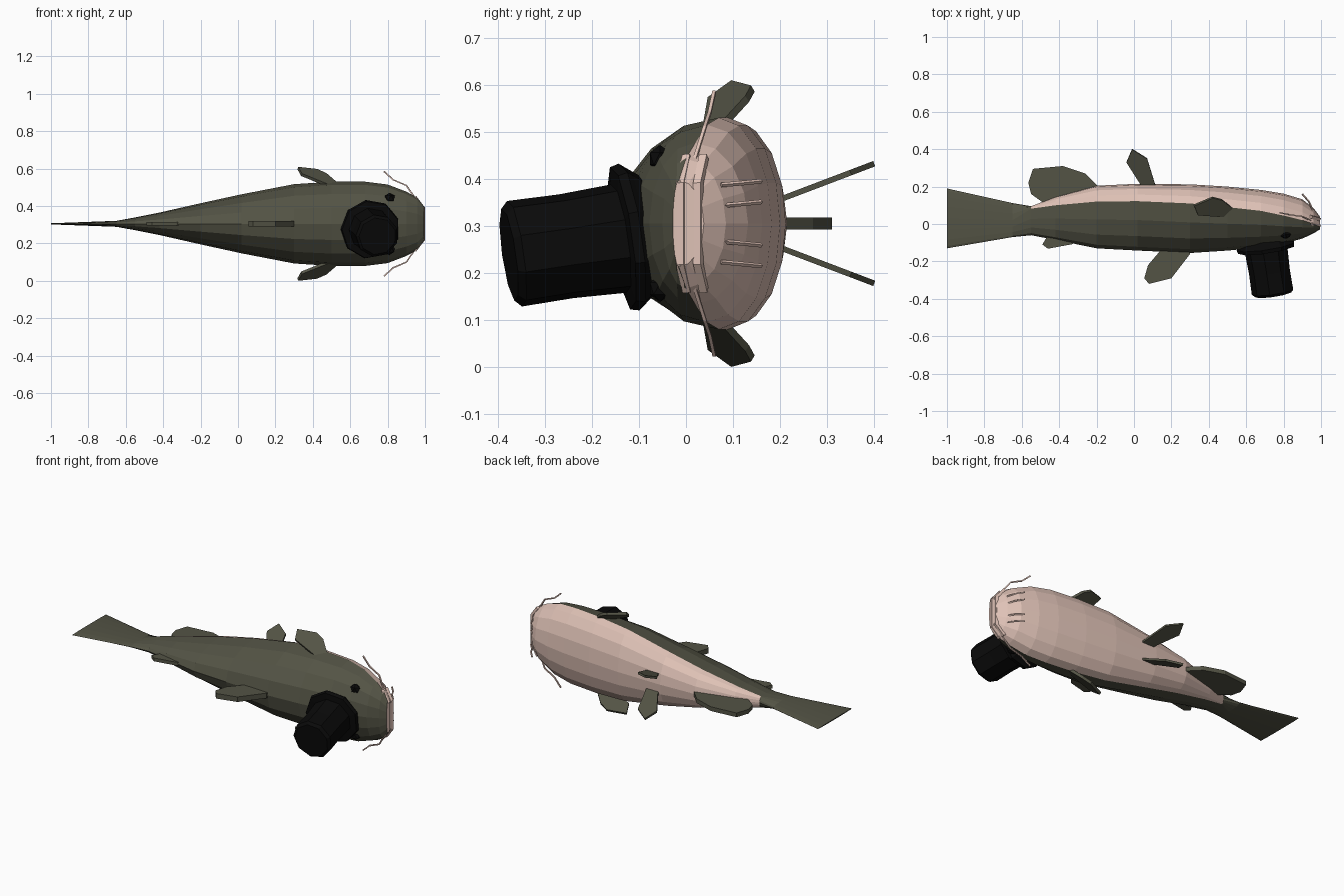
import bpy, bmesh, math
from mathutils import Vector

if "Cube" in bpy.data.objects:
    bpy.data.objects.remove(bpy.data.objects["Cube"])

ZC = 0.305  # symmetry plane of the fish


def mat(name, rgb):
    m = bpy.data.materials.new(name)
    m.diffuse_color = (*rgb, 1)
    m.use_nodes = True
    m.node_tree.nodes["Principled BSDF"].inputs["Base Color"].default_value = m.diffuse_color
    return m


OLIVE = mat("olive_skin", (0.088, 0.088, 0.060))
PINK = mat("pale_belly", (0.74, 0.54, 0.47))
BLACK = mat("black", (0.003, 0.003, 0.003))


def finish(bm, name, *mats):
    bmesh.ops.recalc_face_normals(bm, faces=bm.faces)
    me = bpy.data.meshes.new(name)
    bm.to_mesh(me)
    bm.free()
    for m in mats:
        me.materials.append(m)
    ob = bpy.data.objects.new(name, me)
    bpy.context.collection.objects.link(ob)
    return ob


def loft(bm, rings):
    """Skin a list of closed rings, capping both ends; returns side faces per band."""
    vs = [[bm.verts.new(p) for p in r] for r in rings]
    n = len(vs[0])
    bands = []
    for a, b in zip(vs, vs[1:]):
        bands.append([bm.faces.new((a[i], a[(i + 1) % n], b[(i + 1) % n], b[i])) for i in range(n)])
    bm.faces.new(vs[0])
    bm.faces.new(vs[-1])
    return bands


# Body and tail: x, back y, colour seam y, belly y, half width
STATIONS = [
    (-1.0, -0.13, 0.03, 0.19, 0.003),
    (-0.65, -0.07, 0.02, 0.112, 0.016),
    (-0.55, -0.06, 0.082, 0.095, 0.034),
    (-0.42, -0.085, 0.10, 0.145, 0.060),
    (-0.20, -0.13, 0.12, 0.205, 0.110),
    (0.02, -0.142, 0.122, 0.215, 0.158),
    (0.30, -0.155, 0.11, 0.212, 0.212),
    (0.50, -0.142, 0.09, 0.20, 0.225),
    (0.68, -0.125, 0.07, 0.182, 0.225),
    (0.80, -0.105, 0.045, 0.162, 0.210),
    (0.90, -0.078, 0.02, 0.132, 0.172),
    (0.96, -0.050, 0.0, 0.085, 0.138),
    (0.995, -0.028, -0.015, 0.038, 0.092),
]
Q = 4  # segments per quarter


def ring(x, yd, yb, yv, w):
    pts = []
    for i in range(4 * Q):
        t = i * math.pi / 2 / Q
        c, s = math.cos(t), math.sin(t)
        y = yb - (yb - yd) * c if c > 0 else yb - (yv - yb) * c
        pts.append((x, y, ZC + w * s))
    return pts


bm = bmesh.new()
bands = loft(bm, [ring(*s) for s in STATIONS])
for band, st in zip(bands, STATIONS):
    for i, f in enumerate(band):
        f.material_index = int(st[0] > -0.6 and Q <= i < 3 * Q)
bm.faces.ensure_lookup_table()
bm.faces[-1].material_index = 1
finish(bm, "body", OLIVE, PINK)


# Fins: flat outlines given thickness, mirrored about the symmetry plane if paired
def fin(name, pts, thick, side=1):
    pts = [Vector((x, y, ZC + side * z)) for x, y, z in pts]
    n = sum(((pts[i] - pts[0]).cross(pts[i + 1] - pts[0]) for i in range(1, len(pts) - 1)), Vector())
    n = n.normalized() * thick / 2
    bm = bmesh.new()
    loft(bm, [[p - n for p in pts], [p + n for p in pts]])
    finish(bm, name, OLIVE)


def flat(pts):
    return [(x, y, 0) for x, y in pts]


fin("dorsal_fin", flat([(0.16, -0.12), (0.30, -0.13), (0.30, -0.16), (0.20, -0.29), (0.08, -0.32),
                        (0.055, -0.29), (0.075, -0.22)]), 0.03)
fin("rear_back_fin", flat([(-0.46, -0.06), (-0.30, -0.09), (-0.33, -0.108), (-0.46, -0.132),
                           (-0.49, -0.11)]), 0.02)
fin("anal_fin", flat([(-0.17, 0.18), (-0.20, 0.21), (-0.26, 0.27), (-0.38, 0.31), (-0.54, 0.295),
                      (-0.565, 0.22), (-0.55, 0.16), (-0.48, 0.11)]), 0.025)

PELVIC = [(0.12, 0.19), (0.11, 0.22), (0.07, 0.35), (-0.01, 0.40), (-0.04, 0.33), (0.03, 0.22), (0.04, 0.19)]
PECTORAL = [(0.54, 0.075, 0.205), (0.47, 0.13, 0.265), (0.42, 0.142, 0.287), (0.32, 0.10, 0.298),
            (0.34, 0.05, 0.262), (0.48, 0.04, 0.205)]


def tube(name, pts, r, m):
    """Thin four-sided tube along a path."""
    pts = [Vector(p) for p in pts]
    rings = []
    for i, p in enumerate(pts):
        d = (pts[min(i + 1, len(pts) - 1)] - pts[max(i - 1, 0)]).normalized()
        u = d.cross(Vector((0.9, 0.4, 0.1))).normalized()
        v = d.cross(u)
        rings.append([p + r * (u * math.cos(a) + v * math.sin(a)) for a in (0, 1.571, 3.142, 4.712)])
    bm = bmesh.new()
    loft(bm, rings)
    finish(bm, name, m)


for s, side in ((1, "left"), (-1, "right")):
    fin("pelvic_fin_" + side, [(x, y, 0.055 + (y - 0.21) * 0.38) for x, y in PELVIC], 0.012, s)
    fin("pectoral_fin_" + side, PECTORAL, 0.016, s)
    # Long whisker
    tube("whisker_" + side, [(x, y, ZC + s * z) for x, y, z in
         ((0.955, 0.015, 0.125), (0.90, 0.04, 0.205), (0.83, 0.05, 0.235), (0.78, 0.06, 0.28))], 0.005, PINK)
    # Chin whiskers
    for k, z in enumerate((0.038, 0.082)):
        tube(f"chin_whisker_{side}_{k}", [(0.955, 0.075, ZC + s * z), (0.935, 0.12, ZC + s * (z + 0.004)),
             (0.90, 0.16, ZC + s * (z + 0.008))], 0.005, PINK)
    # Eye
    bm = bmesh.new()
    bmesh.ops.create_icosphere(bm, subdivisions=1, radius=0.032)
    bmesh.ops.scale(bm, vec=(1, 0.8, 0.9), verts=bm.verts)
    bmesh.ops.translate(bm, vec=(0.81, -0.055, ZC + s * 0.138), verts=bm.verts)
    finish(bm, "eye_" + side, BLACK)

# Lips wrapping the mouth
for name, y in (("upper_lip", -0.010), ("lower_lip", 0.026)):
    tube(name, [(0.945, y + 0.012, ZC - 0.142), (0.989, y, ZC - 0.085), (0.989, y, ZC + 0.085),
                (0.945, y + 0.012, ZC + 0.142)], 0.012, PINK)

# Top hat: one lathed profile (height, radius) along a tilted axis
axis = Vector((0.15, -1, -0.145)).normalized()
base = Vector((0.705, -0.105, 0.278))
u = axis.cross(Vector((0, 0, 1))).normalized()
v = axis.cross(u)
PROFILE = [(-0.05, 0.11), (0.0, 0.15), (0.012, 0.16), (0.032, 0.155), (0.036, 0.118),
           (0.15, 0.113), (0.262, 0.115), (0.277, 0.100)]
SIDES = 9
bm = bmesh.new()
loft(bm, [[base + axis * h + r * (u * math.cos(a) + v * math.sin(a))
           for a in (2 * math.pi * i / SIDES for i in range(SIDES))] for h, r in PROFILE])
finish(bm, "top_hat", BLACK)
